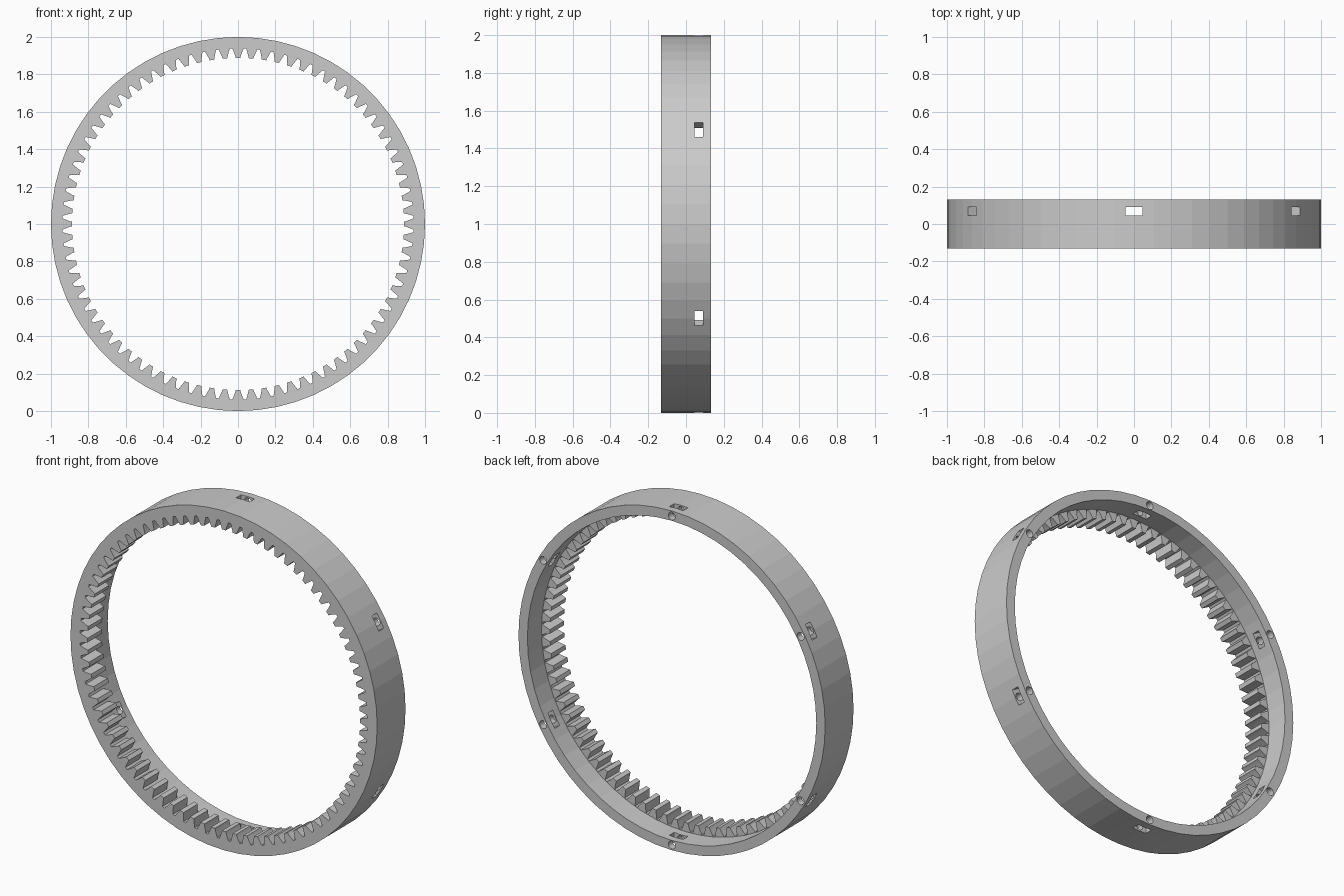
import bpy, bmesh
from math import sin, cos, pi, radians
from mathutils import Matrix, Vector

if "Cube" in bpy.data.objects:
    bpy.data.objects.remove(bpy.data.objects["Cube"])

HALF = 0.132      # half the ring's depth in y
TEETH = 80
CZ = 1.0          # height of the ring's axis


def make_object(name, bm):
    bmesh.ops.recalc_face_normals(bm, faces=bm.faces)
    mesh = bpy.data.meshes.new(name)
    bm.to_mesh(mesh)
    bm.free()
    ob = bpy.data.objects.new(name, mesh)
    bpy.context.collection.objects.link(ob)
    return ob


def prism(bm, points, y0, y1):
    """Extrude an (x, z) outline from y0 to y1."""
    a = [bm.verts.new((x, y0, z)) for x, z in points]
    b = [bm.verts.new((x, y1, z)) for x, z in points]
    bm.faces.new(a)
    bm.faces.new(b)
    n = len(points)
    for i in range(n):
        j = (i + 1) % n
        bm.faces.new((a[i], a[j], b[j], b[i]))


def circle(r, n, cx=0.0, cz=CZ):
    return [(cx + r * cos(2 * pi * i / n), cz + r * sin(2 * pi * i / n)) for i in range(n)]


def cut(target, cutter):
    cutter.hide_render = True
    mod = target.modifiers.new("cut", 'BOOLEAN')
    mod.operation = 'DIFFERENCE'
    mod.solver = 'EXACT'
    mod.object = cutter
    bpy.context.view_layer.objects.active = target
    bpy.ops.object.modifier_apply(modifier=mod.name)
    bpy.data.objects.remove(cutter, do_unlink=True)


# Outer ring body
bm = bmesh.new()
prism(bm, circle(1.0, 60), -HALF, HALF)
ring = make_object("internal_gear_ring", bm)

# Toothed opening: tooth half-widths (in pitches) by radius, narrow at the tip
flank = [(0.938, 0.40), (0.926, 0.345), (0.912, 0.275), (0.899, 0.215), (0.888, 0.175)]
profile = [(r, -w) for r, w in flank] + [(r, w) for r, w in reversed(flank)]
outline = []
for t in range(TEETH):
    for r, w in profile:
        a = 2 * pi * (t + w) / TEETH
        outline.append((r * cos(a), CZ + r * sin(a)))
bm = bmesh.new()
prism(bm, outline, -0.3, 0.06)
cut(ring, make_object("tooth_cutter", bm))

# Smooth bore behind the teeth
bm = bmesh.new()
prism(bm, circle(0.942, 60), 0.0, 0.3)
cut(ring, make_object("bore_cutter", bm))

# Six radial nut slots through the wall
bm = bmesh.new()
for k in range(6):
    m = (Matrix.Translation((0, 0, CZ)) @ Matrix.Rotation(radians(60 * k), 4, 'Y')
         @ Matrix.Translation((0, 0.068, 0.97)) @ Matrix.Diagonal((0.09, 0.045, 0.2, 1)))
    bmesh.ops.create_cube(bm, size=1, matrix=m)
cut(ring, make_object("slot_cutter", bm))

# Six screw holes in the back rim, running through the slots
bm = bmesh.new()
for k in range(6):
    a = radians(90 + 60 * k)
    prism(bm, circle(0.023, 20, 0.969 * cos(a), CZ + 0.969 * sin(a)), 0.01, 0.3)
cut(ring, make_object("hole_cutter", bm))
